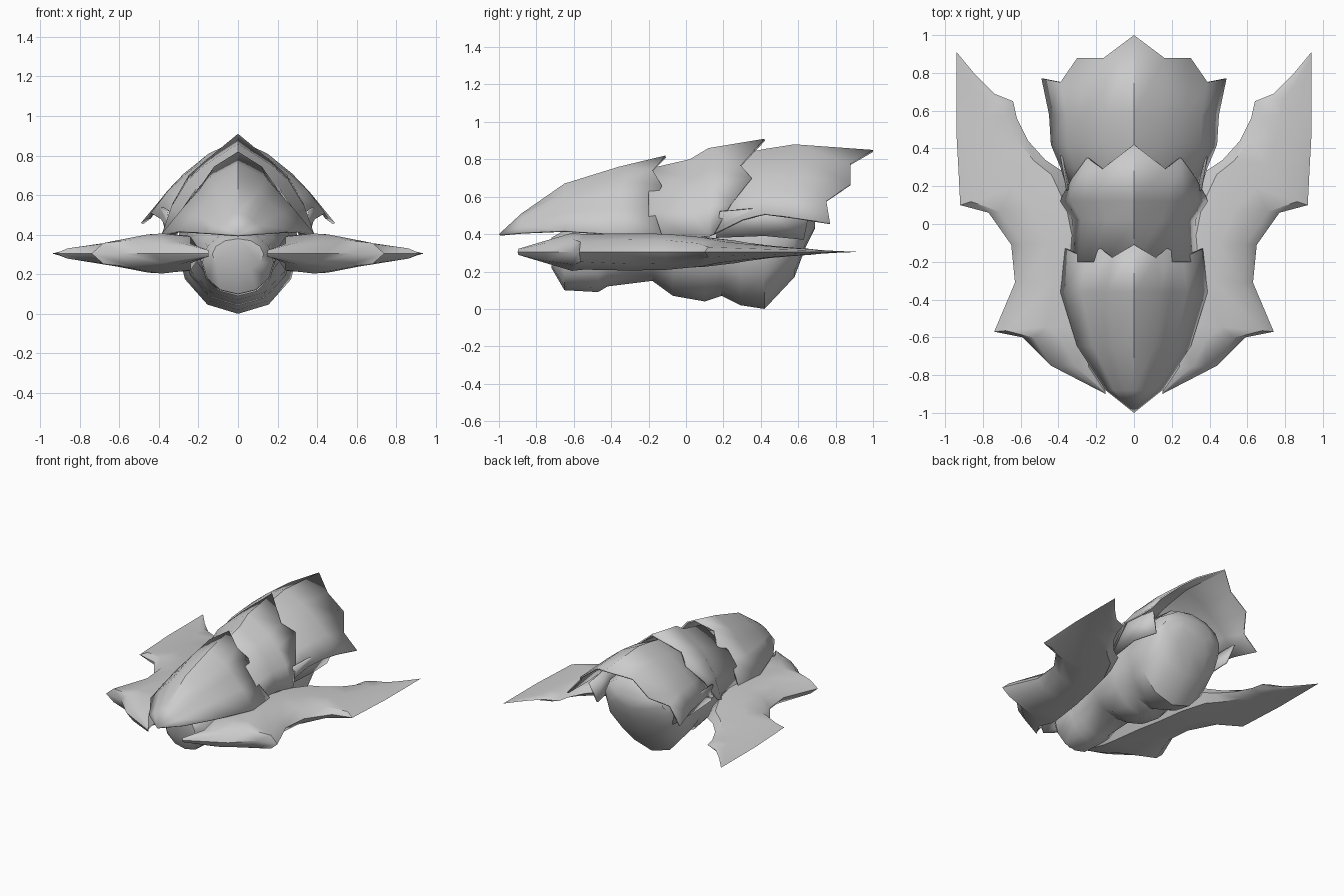
import bpy
import bmesh
import math
from mathutils import Vector

default_cube = bpy.data.objects.get("Cube")
if default_cube:
    bpy.data.objects.remove(default_cube, do_unlink=True)

GREY = (0.6, 0.6, 0.6, 1.0)
hull_grey = bpy.data.materials.new("hull_grey")
hull_grey.use_nodes = True
hull_grey.diffuse_color = GREY
hull_grey.node_tree.nodes["Principled BSDF"].inputs["Base Color"].default_value = GREY


def loft(name, rows, closed, angle, thickness=0.0):
    """Skin a list of equally long point rows; closed rows become a capped solid."""
    bm = bmesh.new()
    grid = [[bm.verts.new(p) for p in row] for row in rows]
    count = len(grid[0])
    for a, b in zip(grid, grid[1:]):
        for i in range(count if closed else count - 1):
            j = (i + 1) % count
            bm.faces.new((a[i], a[j], b[j], b[i]))
    if closed:
        bm.faces.new(grid[0])
        bm.faces.new(grid[-1])
    bmesh.ops.remove_doubles(bm, verts=bm.verts[:], dist=0.0005)
    if closed:
        bmesh.ops.recalc_face_normals(bm, faces=bm.faces[:])
    mesh = bpy.data.meshes.new(name)
    bm.to_mesh(mesh)
    bm.free()
    mesh.materials.append(hull_grey)
    obj = bpy.data.objects.new(name, mesh)
    bpy.context.scene.collection.objects.link(obj)
    bpy.ops.object.select_all(action='DESELECT')
    obj.select_set(True)
    bpy.context.view_layer.objects.active = obj
    bpy.ops.object.shade_smooth_by_angle(angle=math.radians(angle))
    if thickness:
        solid = obj.modifiers.new("thickness", 'SOLIDIFY')
        solid.thickness = thickness
    return obj


def mirrored(half):
    """Complete a row that runs from the ridge out to the +x edge."""
    return [(-x, y, z) for x, y, z in reversed(half[1:])] + half


def shell(name, spans, drops, stations, back_edge):
    """Arched plate: stations are (y, half width, ridge z, edge z)."""
    rows = []
    for y, width, ridge, edge in stations:
        rows.append(mirrored([(width * s, y, edge + (ridge - edge) * f)
                              for s, f in zip(spans, drops)]))
    rows.append(mirrored(back_edge))
    loft(name, rows, False, 35, 0.012)


# Three overlapping back plates with jagged rear edges
shell("front_shell", (0, .36, .5, .72, 1), (1, .8, .63, .37, 0),
      [(-1, 0, .40, .40), (-.88, .15, .51, .41), (-.65, .30, .67, .42),
       (-.36, .39, .76, .40)],
      [(0, -.11, .82), (.12, -.18, .745), (.18, -.13, .66),
       (.26, -.18, .55), (.365, -.13, .40)])
shell("middle_shell", (0, .45, .66, .86, 1), (1, .76, .6, .33, 0),
      [(-.2, .34, .75, .40), (.02, .325, .80, .38), (.12, .39, .86, .39)],
      [(0, .42, .91), (.17, .29, .77), (.25, .35, .70),
       (.33, .24, .56), (.38, .15, .40)])
shell("rear_shell", (0, .33, .61, .8, 1), (1, .82, .56, .33, 0),
      [(.14, .34, .76, .40), (.3, .39, .83, .48), (.42, .44, .855, .51),
       (.58, .45, .88, .49)],
      [(0, 1, .85), (.16, .88, .78), (.30, .88, .67),
       (.39, .75, .58), (.49, .77, .46)])

# Body: head, thorax and abdomen as (y, half width, bottom, top)
BODY = [(-.72, .13, .22, .38), (-.65, .18, .10, .42), (-.47, .19, .09, .45),
        (-.42, .20, .12, .50), (-.18, .24, .15, .60), (-.07, .27, .07, .64),
        (.10, .28, .04, .66), (.19, .28, .07, .67), (.29, .29, .02, .68),
        (.42, .31, 0, .70), (.58, .29, .17, .68), (.64, .25, .33, .64),
        (.69, .14, .43, .56)]
SIDES = 12
rings = []
for y, width, bottom, top in BODY:
    ring = []
    for i in range(SIDES):
        a = math.tau * i / SIDES
        ring.append((width * math.cos(a), y,
                     (bottom + top) / 2 + (top - bottom) / 2 * math.sin(a)))
    rings.append(ring)
loft("body", rings, True, 40)

# Wing outline pairs: outer point, inner point
WING = [((.15, -.90), (.15, -.89)), ((.44, -.75), (.18, -.76)),
        ((.59, -.60), (.18, -.62)), ((.74, -.57), (.19, -.52)),
        ((.63, -.31), (.22, -.30)), ((.65, -.11), (.26, -.10)),
        ((.77, .06), (.30, .10)), ((.92, .10), (.38, .28)),
        ((.93, .30), (.47, .34)), ((.94, .48), (.56, .44)),
        ((.94, .60), (.62, .56)), ((.94, .68), (.64, .65)),
        ((.94, .76), (.74, .69)), ((.94, .83), (.84, .79)),
        ((.94, .91), (.935, .905))]
MID_Z = .305


def half_height(p):
    """Wing half thickness, thinning towards the outer, front and rear tips."""
    side = min(1, (1 - p.x) / .62) ** .7
    return .105 * side * min(1, (.95 - p.y) / .95) * min(1, (p.y + .95) / .35)


def wing_ring(outer, inner, sign):
    outer, inner = Vector(outer), Vector(inner)
    across = inner - outer
    inset = across.normalized() * min(.06, across.length * .25)
    flat = [(outer + inset, .8), (outer + across / 2, 1), (inner - inset, .85)]
    top = [(sign * p.x, p.y, MID_Z + k * half_height(p)) for p, k in flat]
    low = [(x, y, 2 * MID_Z - z) for x, y, z in reversed(top)]
    return ([(sign * outer.x, outer.y, MID_Z)] + top
            + [(sign * inner.x, inner.y, MID_Z)] + low)


for side, sign in (("left", 1), ("right", -1)):
    loft(side + "_wing", [wing_ring(o, i, sign) for o, i in WING], True, 40)
    # Skirt below the flared rear plate
    skirt = [[(sign * x, y, z) for x, y, z in row] for row in (
        [(.33, .16, .38), (.36, .18, .52)],
        [(.36, .42, .39), (.40, .42, .54)],
        [(.33, .63, .37), (.38, .66, .52)])]
    if sign > 0:
        skirt.reverse()
    loft(side + "_skirt", skirt, False, 35, 0.012)
